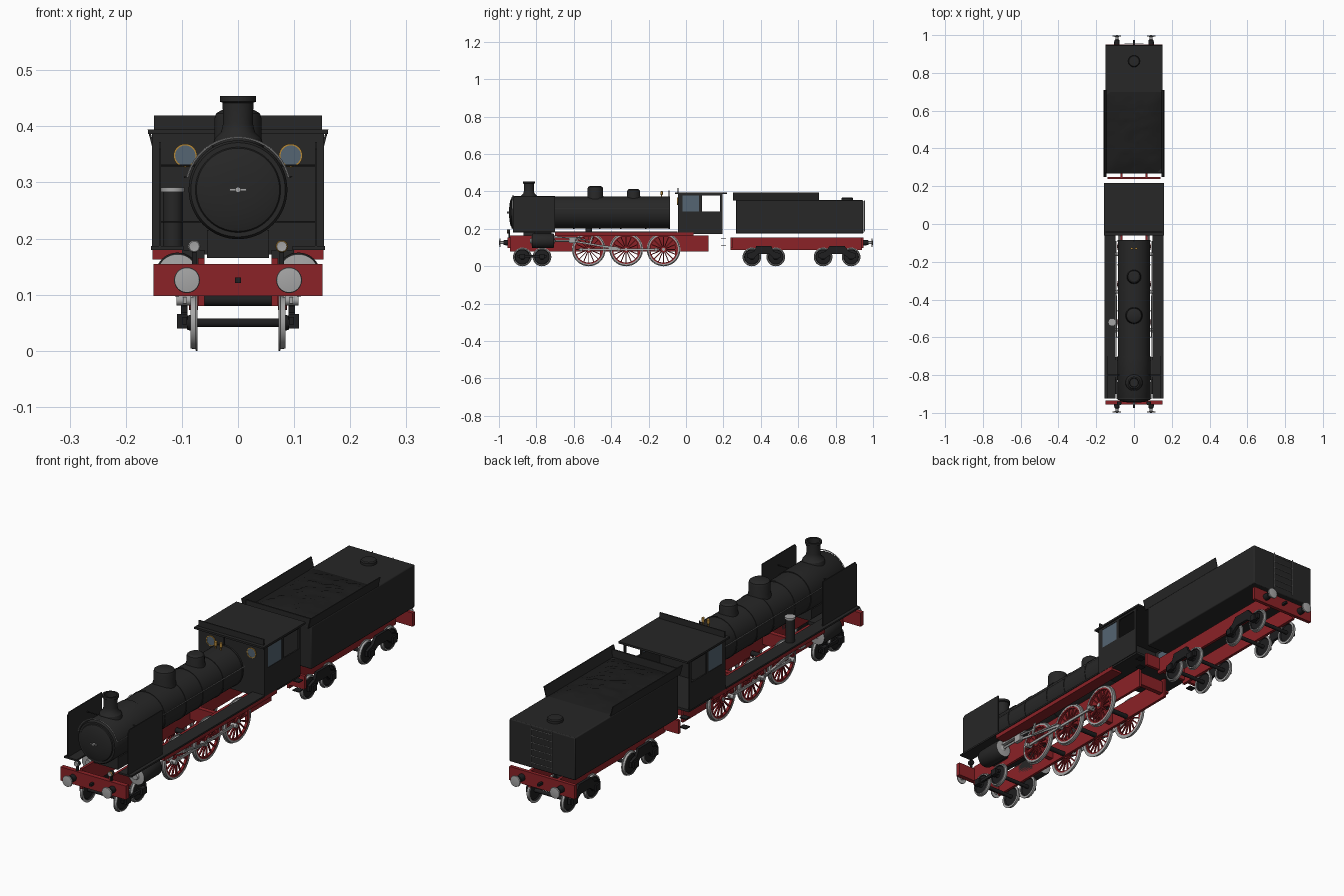
import bpy, bmesh, math, random
from mathutils import Matrix, Vector

if "Cube" in bpy.data.objects:
    bpy.data.objects.remove(bpy.data.objects["Cube"])

random.seed(3)

def material(name, r, g, b):
    m = bpy.data.materials.new(name)
    m.diffuse_color = (r, g, b, 1)
    m.use_nodes = True
    m.node_tree.nodes["Principled BSDF"].inputs["Base Color"].default_value = m.diffuse_color
    return m

BLACK = material("black_paint", .02, .02, .02)
IRON = material("dark_iron", .013, .013, .014)
RED = material("red_paint", .26, .016, .02)
STEEL = material("steel", .38, .38, .38)
BRASS = material("brass", .45, .24, .04)
GLASS = material("window_glass", .09, .13, .17)
COAL = material("coal", .012, .012, .012)

def finish(name, bm, *mats):
    bmesh.ops.recalc_face_normals(bm, faces=bm.faces)
    me = bpy.data.meshes.new(name)
    bm.to_mesh(me)
    bm.free()
    for m in mats:
        me.materials.append(m)
    ob = bpy.data.objects.new(name, me)
    bpy.context.collection.objects.link(ob)
    return ob

def box(name, x, y, z, mat):
    """Box from (low, high) ranges."""
    bm = bmesh.new()
    c = [(a[0] + a[1]) / 2 for a in (x, y, z)]
    d = [abs(a[1] - a[0]) for a in (x, y, z)]
    bmesh.ops.create_cube(bm, size=1, matrix=Matrix.Translation(c) @ Matrix.Diagonal((*d, 1)))
    return finish(name, bm, mat)

def prism(name, pts, x0, x1, mat):
    """Side profile in (y, z), extruded along x."""
    bm = bmesh.new()
    f = bm.faces.new([bm.verts.new((x0, y, z)) for y, z in pts])
    r = bmesh.ops.extrude_face_region(bm, geom=[f])
    bmesh.ops.translate(bm, vec=(x1 - x0, 0, 0), verts=[v for v in r["geom"] if isinstance(v, bmesh.types.BMVert)])
    return finish(name, bm, mat)

def lathe(name, pts, axis, loc, mats, idx=None, seg=40, closed=False, flip=1):
    """Turn (radius, along-axis) points round an axis; idx gives a material per segment."""
    bm = bmesh.new()
    rings = []
    for r, a in pts:
        ring = []
        for i in range(seg):
            t = math.tau * i / seg
            c, s = r * math.cos(t), r * math.sin(t)
            a2 = a * flip
            p = {"X": (a2, c, s), "Y": (c, a2, s), "Z": (c, s, a2)}[axis]
            ring.append(bm.verts.new(Vector(p) + Vector(loc)))
        rings.append(ring)
    n = len(rings)
    for k in range(n if closed else n - 1):
        for i in range(seg):
            j = (i + 1) % seg
            q = (k + 1) % n
            f = bm.faces.new((rings[k][i], rings[k][j], rings[q][j], rings[q][i]))
            f.material_index = idx[k] if idx else 0
    bmesh.ops.remove_doubles(bm, verts=bm.verts, dist=1e-6)
    return finish(name, bm, *mats)

def rod(name, axis, loc, r, a0, a1, mat, seg=20):
    return lathe(name, [(0, a0), (r, a0), (r, a1), (0, a1)], axis, loc, [mat], seg=seg)

def pipe(name, pts, r, mat):
    cu = bpy.data.curves.new(name, "CURVE")
    cu.dimensions = "3D"
    cu.bevel_depth, cu.bevel_resolution, cu.use_fill_caps = r, 1, True
    sp = cu.splines.new("POLY")
    sp.points.add(len(pts) - 1)
    for p, co in zip(sp.points, pts):
        p.co = (*co, 1)
    cu.materials.append(mat)
    ob = bpy.data.objects.new(name, cu)
    bpy.context.collection.objects.link(ob)

def bar(name, x, p, q, h, mat):
    """Flat rod between two (y, z) points."""
    d = (Vector(q) - Vector(p)).normalized() * h / 2
    n = Vector((-d.y, d.x))
    p, q = Vector(p), Vector(q)
    prism(name, [p - n, q - n, q + n, p + n], x[0], x[1], mat)

def disc_wheel(name, s, y):
    lathe(name, [(0, .012), (.012, .012), (.015, .004), (.038, .002), (.041, .006), (.046, .006), (.047, -.003),
                 (.05, -.004), (.05, -.007), (.04, -.007), (.036, -.002), (0, -.002)],
          "X", (s * .079, y, .05), [IRON, STEEL], [0, 0, 0, 0, 1, 1, 1, 1, 1, 0, 0], flip=s)

def driver(s, y):
    loc = (s * .079, y, .09)
    lathe("driving_wheel_tyre", [(.077, .006), (.085, .006), (.086, -.003), (.09, -.004), (.09, -.007), (.077, -.007)],
          "X", loc, [STEEL], closed=True, flip=s, seg=48)
    lathe("driving_wheel_rim", [(.07, .005), (.077, .005), (.077, -.005), (.07, -.005)], "X", loc, [RED], closed=True, seg=48)
    rod("driving_wheel_hub", "X", loc, .017, -.008, .008, RED)
    rod("axle_end", "X", loc, .008, -.011, .011, STEEL)
    bm = bmesh.new()
    for i in range(16):
        m = Matrix.Translation(loc) @ Matrix.Rotation(math.tau * i / 16, 4, "X") @ Matrix.Translation((0, 0, .043))
        bmesh.ops.create_cube(bm, size=1, matrix=m @ Matrix.Diagonal((.006, .005, .058, 1)))
    finish("driving_wheel_spokes", bm, RED)
    # Counterweight opposite the crank
    arc = [(y + .073 * math.cos(t / 10), .09 + .073 * math.sin(t / 10)) for t in range(-6, 7)]
    prism("counterweight", arc, s * .075, s * .085, RED)
    rod("crank_pin", "X", (s * .096, y - .04, .09), .009, -.014, .012, STEEL)

# Boiler, smokebox and door
BZ = .287
lathe("boiler", [(0, -.71), (.085, -.71), (.085, -.085), (0, -.085)], "Y", (0, 0, BZ), [BLACK], seg=64)
lathe("smokebox", [(0, -.932), (.084, -.932), (.088, -.925), (.088, -.70), (0, -.70)], "Y", (0, 0, BZ), [BLACK], seg=64)
lathe("smokebox_door", [(0, -.946), (.03, -.945), (.06, -.941), (.074, -.936), (.077, -.93), (0, -.93)], "Y", (0, 0, BZ), [BLACK], seg=64)
for y in (-.6, -.46, -.35, -.215, -.09):
    lathe("boiler_band", [(.08, y - .004), (.087, y - .004), (.087, y + .004), (.08, y + .004)], "Y", (0, 0, BZ), [BLACK], seg=64, closed=True)
rod("door_handle_hub", "Y", (0, 0, BZ), .005, -.957, -.94, STEEL)
box("door_handle", (-.015, .015), (-.954, -.95), (BZ - .002, BZ + .002), STEEL)
box("smokebox_saddle", (-.055, .055), (-.87, -.75), (.165, .215), BLACK)
lathe("chimney", [(0, .36), (.046, .36), (.042, .378), (.03, .39), (.0265, .405), (.0275, .442), (.032, .444), (.032, .454), (.024, .454), (.022, .41), (0, .41)],
      "Z", (0, -.84, 0), [BLACK])
for y, r, h in ((-.485, .042, .43), (-.28, .035, .414)):
    lathe("boiler_dome", [(0, .34), (r + .004, .34), (r + .003, .366), (r, .378), (r, h - .016), (r * .93, h - .007), (r * .7, h - .001), (0, h)],
          "Z", (0, y, 0), [BLACK])
for x in (-.012, .012):
    lathe("whistle", [(0, .365), (.003, .365), (.003, .38), (.006, .383), (.006, .4), (0, .404)], "Z", (x, -.13, 0), [BRASS], seg=12)
pipe("safety_pipe", [(0, -.09, .36), (0, -.09, .405)], .003, IRON)

# Handrail along both sides and over the smokebox front
arc = [(.093 * math.cos(t), -.925, BZ + .093 * math.sin(t)) for t in [.25 + i * (math.pi - .5) / 24 for i in range(25)]]
rz = arc[0][2]
pipe("boiler_handrail", [(.095, -.09, rz)] + arc + [(-.095, -.09, rz)], .002, STEEL)

# Loco frame, beams, buffers
for y0, y1, n in ((-.955, -.935, "front"), (.935, .95, "rear")):
    box(n + "_buffer_beam", (-.151, .151), (y0, y1), (.098, .155), RED)
    d = -1 if y0 < 0 else 1
    box(n + "_hook", (-.005, .005), (d * .95, d * .975), (.121, .131), IRON)
    for s in (-1, 1):
        lathe(n + "_buffer", [(0, .94), (.015, .94), (.013, .975), (.008, .976), (.008, .991), (.023, .992), (.022, .997), (0, 1)],
              "Y", (s * .091, 0, .126), [IRON, STEEL], [0, 0, 0, 1, 1, 1, 1], flip=d, seg=32)
for y in (-.6, -.22, .1):
    box("frame_stretcher", (-.06, .06), (y - .01, y + .01), (.1, .155), RED)

# Drivers and leading axles, joined by axles
for y in (-.52, -.32, -.12):
    rod("driving_axle", "X", (0, y, .09), .01, -.075, .075, IRON)
for y in (-.875, -.77, .352, .48, .733, .883):
    rod("carrying_axle", "X", (0, y, .05), .008, -.09, .09, IRON)

for s in (-1, 1):
    X = lambda a, b: (s * a, s * b)
    box("loco_frame", X(.06, .071), (-.94, .12), (.08, .165), RED)
    for y in (-.52, -.32, -.12):
        driver(s, y)
    for y in (-.875, -.77, .352, .48, .733, .883):
        disc_wheel("carrying_wheel", s, y)
        box("axle_box", X(.09, .109), (y - .014, y + .014), (.04, .066), IRON)
    box("leading_bogie_bar", X(.091, .1), (-.9, -.745), (.047, .06), IRON)
    # Running board with red edge
    box("running_board", X(.097, .155), (-.925, -.045), (.18, .187), BLACK)
    box("running_board_edge", X(.1, .152), (-.70, .04), (.163, .18), RED)
    # Smoke deflector
    prism("smoke_deflector", [(-.925, .187), (-.70, .187), (-.70, .372), (-.915, .372), (-.925, .36)], s * .137, s * .141, BLACK)
    for z in (.23, .33):
        pipe("deflector_stay", [(s * .065, -.8, z), (s * .138, -.8, z)], .002, BLACK)
    # Cylinder and motion
    lathe("cylinder", [(0, -.835), (.012, -.835), (.014, -.826), (.036, -.824), (.039, -.818), (.039, -.712), (.036, -.706), (.012, -.704), (0, -.695)],
          "Y", (s * .108, 0, .136), [BLACK, STEEL], [1, 1, 1, 0, 0, 0, 1, 1])
    box("cylinder_mount", X(.06, .1), (-.81, -.72), (.11, .18), BLACK)
    rod("piston_rod", "Y", (s * .108, 0, .136), .005, -.71, -.6, STEEL)
    box("slide_bar", X(.101, .115), (-.71, -.56), (.15, .156), STEEL)
    box("crosshead", X(.1, .116), (-.625, -.59), (.124, .15), STEEL)
    bar("coupling_rod", X(.092, .098), (-.575, .09), (-.145, .09), .011, STEEL)
    bar("connecting_rod", X(.1, .106), (-.61, .136), (-.35, .09), .01, STEEL)
    bar("valve_rod", X(.108, .112), (-.71, .16), (-.5, .137), .006, STEEL)
    bar("expansion_link", X(.108, .113), (-.5, .165), (-.515, .115), .01, STEEL)
    bar("eccentric_rod", X(.108, .112), (-.515, .118), (-.36, .1), .006, STEEL)
    # Lamps
    lathe("lamp", [(0, -.94), (.011, -.94), (.011, -.955), (.009, -.958), (0, -.957)], "Y", (s * .078, 0, .186),
          [IRON, BRASS if s > 0 else STEEL, STEEL], [0, 0, 1, 2], seg=24)
    box("lamp_bracket", X(.074, .082), (-.95, -.942), (.15, .178), IRON)
    # Cab side with window and door opening
    C = X(.147, .153)
    box("cab_side", C, (-.043, .195), (.18, .293), BLACK)
    for y0, y1 in ((-.043, -.02), (.07, .085), (.183, .195)):
        box("cab_pillar", C, (y0, y1), (.293, .39), BLACK)
    box("cab_top_rail", C, (-.043, .195), (.378, .39), BLACK)
    box("cab_side_window", X(.149, .151), (-.02, .07), (.293, .378), GLASS)
    lathe("cab_front_window_rim", [(.018, -.047), (.021, -.047), (.021, -.04), (.018, -.04)], "Y", (s * .094, 0, .348), [BRASS], closed=True)
    rod("cab_front_window", "Y", (s * .094, 0, .348), .0185, -.0455, -.042, GLASS, 32)
    for z in (.11, .15):
        box("cab_step", X(.12, .15), (.188, .215), (z - .002, z + .002), IRON)
    # Tender frame, bogie sides and coal boards
    box("tender_frame", X(.06, .072), (.237, .94), (.086, .155), RED)
    for y0, y1 in ((.352, .48), (.733, .883)):
        m = (y0 + y1) / 2
        prism("tender_bogie_side", [(y0 - .025, .045), (y0 - .025, .068), (y0 + .012, .08), (m - .04, .108), (m + .04, .108), (y1 - .012, .08),
              (y1 + .025, .068), (y1 + .025, .045), (y1 - .015, .045), (m + .03, .065), (m - .03, .065), (y0 + .015, .045)], s * .09, s * .102, IRON)
    bm = bmesh.new()
    lo = [(.146, .352), (.15, .352), (.161, .394), (.157, .394)]
    a = [[bm.verts.new((s * x, y, z)) for x, z in lo] for y in (.25, .71)]
    for i in range(4):
        j = (i + 1) % 4
        bm.faces.new((a[0][i], a[0][j], a[1][j], a[1][i]))
    bm.faces.new(a[0])
    bm.faces.new(a[1])
    finish("coal_board", bm, BLACK)

# Air pump on the left running board
rod("air_pump", "Z", (-.116, -.52, 0), .018, .187, .283, BLACK, 24)
rod("air_pump_lid", "Z", (-.116, -.52, 0), .021, .283, .291, STEEL, 24)

# Cab front, floor and roof
box("cab_front", (-.15, .15), (-.043, -.037), (.18, .39), BLACK)
box("cab_floor", (-.15, .15), (-.043, .195), (.172, .182), BLACK)
box("cab_roof", (-.16, .16), (-.06, .218), (.386, .394), BLACK)
box("cab_roof_front_plate", (-.15, .15), (-.045, -.04), (.39, .419), BLACK)

# Tender tank, front board, coal, filler, ladder
tank = box("tender_tank", (-.152, .152), (.267, .948), (.175, .353), BLACK)
bv = tank.modifiers.new("soft_edges", "BEVEL")
bv.width, bv.segments = .004, 2
box("tender_front_board", (-.15, .15), (.267, .273), (.35, .385), BLACK)
box("tender_front_step", (-.14, .14), (.237, .25), (.1, .155), RED)
lathe("water_filler", [(0, .35), (.031, .35), (.031, .363), (.027, .367), (0, .368)], "Z", (0, .862, 0), [BLACK])
bm = bmesh.new()
bmesh.ops.create_grid(bm, x_segments=14, y_segments=22, size=1)
for v in bm.verts:
    edge = max(abs(v.co.x), abs(v.co.y))
    v.co = (v.co.x * .146, .488 + v.co.y * .212, .353 + (1 - edge ** 3) * (.016 + random.uniform(0, .01)))
finish("coal_heap", bm, COAL)
for s in (-1, 1):
    pipe("ladder_rail", [(s * .048, .954, .185), (s * .048, .954, .352)], .002, STEEL)
for i in range(6):
    pipe("ladder_rung", [(-.048, .954, .2 + i * .028), (.048, .954, .2 + i * .028)], .0018, STEEL)

# Turn pipes into meshes, then smooth the round parts
bpy.ops.object.select_all(action="DESELECT")
for ob in bpy.data.objects:
    if ob.type == "CURVE":
        ob.select_set(True)
        bpy.context.view_layer.objects.active = ob
bpy.ops.object.convert(target="MESH")
bpy.ops.object.select_all(action="SELECT")
bpy.ops.object.shade_smooth_by_angle(angle=math.radians(32))
